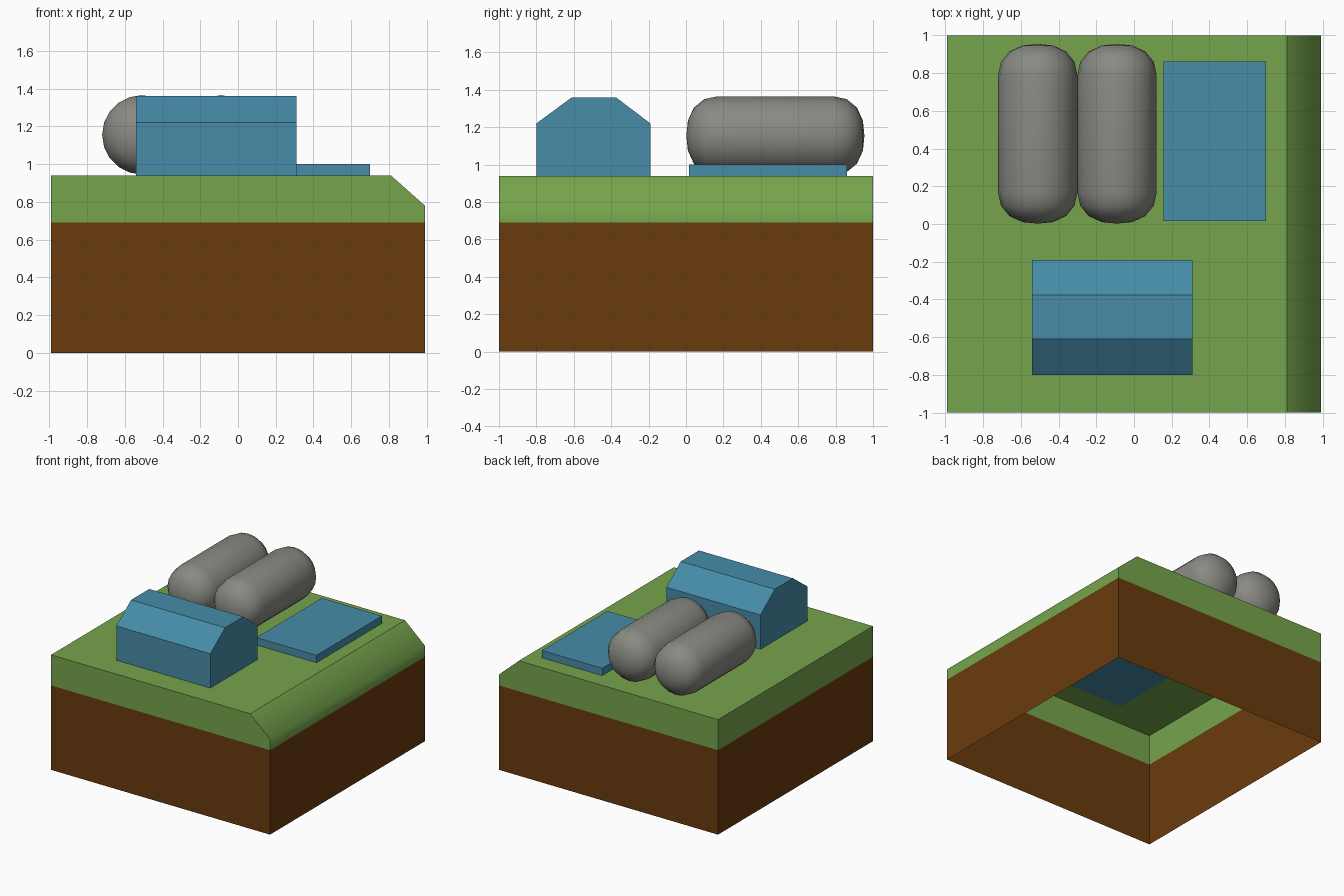
import bpy, bmesh, math
from mathutils import Vector

if "Cube" in bpy.data.objects:
    bpy.data.objects.remove(bpy.data.objects["Cube"])


def material(name, rgb):
    lin = [(c / 255 / 12.92) if c < 11 else ((c / 255 + 0.055) / 1.055) ** 2.4 for c in rgb]
    m = bpy.data.materials.new(name)
    m.diffuse_color = (*lin, 1)
    m.use_nodes = True
    m.node_tree.nodes["Principled BSDF"].inputs["Base Color"].default_value = m.diffuse_color
    return m


GREEN = material("grass green", (118, 164, 76))
BROWN = material("soil brown", (105, 59, 13))
BLUE = material("building blue", (70, 140, 168))
GREY = material("tank grey", (138, 138, 132))


def finish(bm, name, mat):
    me = bpy.data.meshes.new(name)
    bm.to_mesh(me)
    bm.free()
    me.materials.append(mat)
    ob = bpy.data.objects.new(name, me)
    bpy.context.collection.objects.link(ob)
    return ob


def prism(profile, axis, lo, hi):
    """Extrude a (horizontal, z) profile along x or y."""
    bm = bmesh.new()
    place = (lambda h, z: (h, lo, z)) if axis == "y" else (lambda h, z: (lo, h, z))
    face = bm.faces.new([bm.verts.new(place(*p)) for p in profile])
    ext = bmesh.ops.extrude_face_region(bm, geom=[face], use_keep_orig=True)["geom"]
    step = Vector((0, hi - lo, 0)) if axis == "y" else Vector((hi - lo, 0, 0))
    bmesh.ops.translate(bm, verts=[g for g in ext if isinstance(g, bmesh.types.BMVert)], vec=step)
    bmesh.ops.recalc_face_normals(bm, faces=bm.faces)
    return bm


def remove_faces(bm, rule):
    bm.normal_update()
    bmesh.ops.delete(bm, geom=[f for f in bm.faces if rule(f)], context="FACES")


# soil: four walls, open at top and bottom
bm = prism([(-0.99, 0), (0.99, 0), (0.99, 0.69), (-0.99, 0.69)], "y", -1, 1)
remove_faces(bm, lambda f: abs(f.normal.z) > 0.9)
finish(bm, "soil_walls", BROWN)

# grass: open below, sloped right edge blending softly into the right wall
bm = prism([(-0.99, 0.69), (0.99, 0.69), (0.99, 0.78), (0.81, 0.94), (-0.99, 0.94)], "y", -1, 1)
remove_faces(bm, lambda f: f.normal.z < -0.9)
for f in bm.faces:
    f.smooth = f.normal.x > 0.5
for e in bm.edges:
    e.smooth = all(f.smooth for f in e.link_faces)
finish(bm, "grass_top", GREEN)

# long shed with a flat-topped roof, and low pad
floor = 0.938
finish(prism([(-0.8, floor), (-0.19, floor), (-0.19, 1.22), (-0.375, 1.36),
              (-0.61, 1.36), (-0.8, 1.22)], "x", -0.54, 0.31), "shed", BLUE)
finish(prism([(0.015, floor), (0.86, floor), (0.86, 1.0), (0.015, 1.0)], "x", 0.155, 0.70),
       "low_pad", BLUE)

# round-ended storage tanks, turned around the y direction
cap = [(0, 0), (0.08, 0.008), (0.15, 0.04), (0.195, 0.095), (0.21, 0.165)]
LENGTH = 0.952
outline = cap + [(r, LENGTH - y) for r, y in reversed(cap)]
for name, x in (("left_tank", -0.51), ("right_tank", -0.09)):
    bm = bmesh.new()
    verts = [bm.verts.new((x + r, y + 0.002, 1.155)) for r, y in outline]
    edges = [bm.edges.new(pair) for pair in zip(verts, verts[1:])]
    bmesh.ops.spin(bm, geom=verts + edges, cent=(x, 0, 1.155), axis=(0, 1, 0),
                   angle=math.tau, steps=20, use_merge=True)
    bmesh.ops.remove_doubles(bm, verts=bm.verts, dist=0.0005)
    bmesh.ops.recalc_face_normals(bm, faces=bm.faces)
    for f in bm.faces:
        f.smooth = True
    finish(bm, name, GREY)
